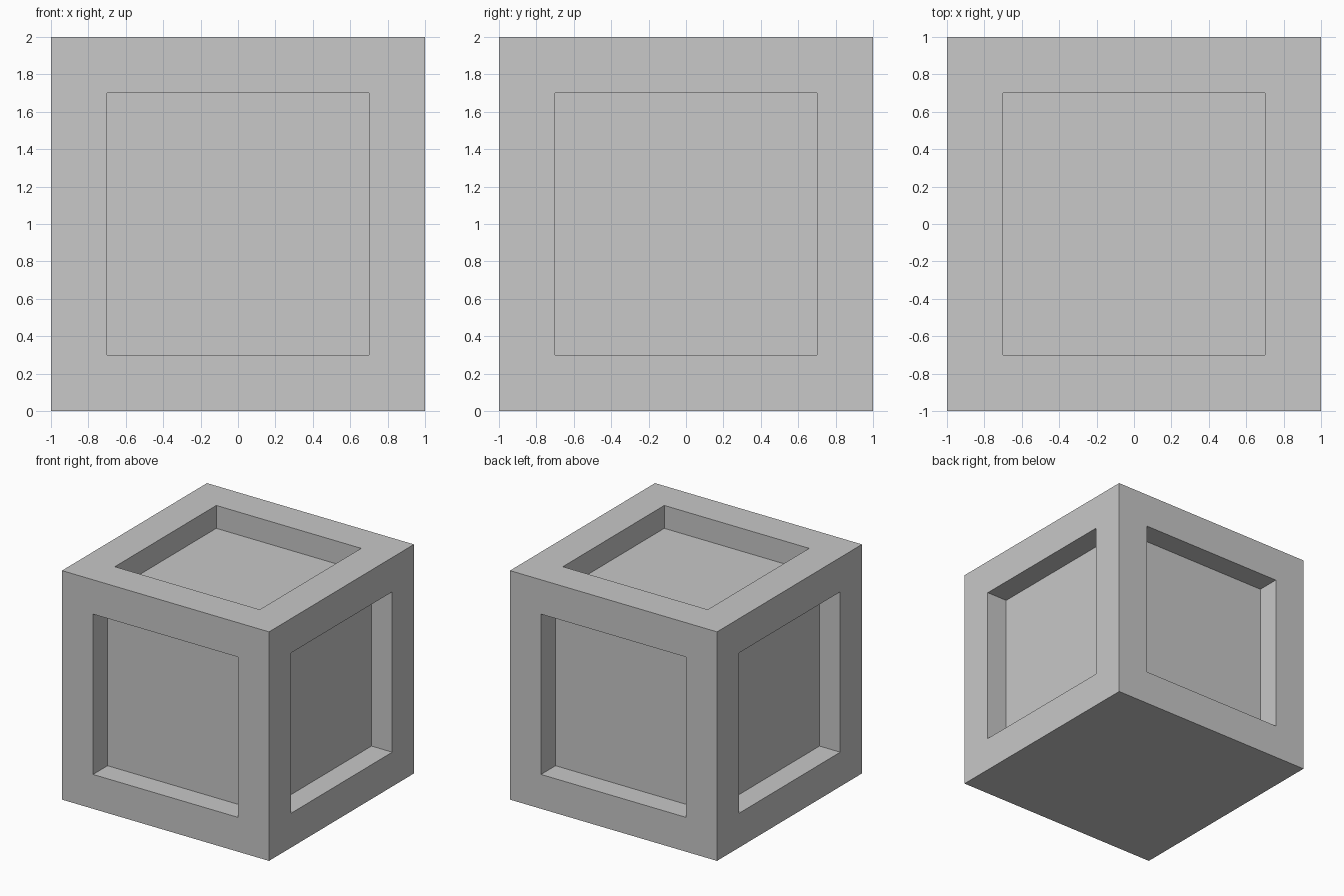
import bpy
import bmesh
from mathutils import Matrix

SIZE = 2.0      # outer edge length
BORDER = 0.3    # frame width around each panel
DEPTH = 0.2     # how far each panel is sunk

old = bpy.data.objects.get("Cube")
if old:
    bpy.data.objects.remove(old, do_unlink=True)


def make_material(name, colour):
    mat = bpy.data.materials.new(name)
    mat.use_nodes = True
    mat.diffuse_color = colour
    bsdf = next(n for n in mat.node_tree.nodes if n.type == 'BSDF_PRINCIPLED')
    bsdf.inputs["Base Color"].default_value = colour
    return mat


# Solid box standing on the ground
bm = bmesh.new()
bmesh.ops.create_cube(bm, size=SIZE, matrix=Matrix.Translation((0, 0, SIZE / 2)))
bm.normal_update()

# Sunken square panel on every side except the base
for face in [f for f in bm.faces if f.normal.z > -0.5]:
    inward = -face.normal * DEPTH
    bmesh.ops.inset_individual(bm, faces=[face], thickness=BORDER, use_even_offset=True)
    panel = bmesh.ops.extrude_discrete_faces(bm, faces=[face])["faces"][0]
    bmesh.ops.translate(bm, verts=panel.verts, vec=inward)

bmesh.ops.recalc_face_normals(bm, faces=bm.faces)
mesh = bpy.data.meshes.new("crate")
bm.to_mesh(mesh)
bm.free()
mesh.materials.append(make_material("plain grey", (0.58, 0.58, 0.58, 1)))

crate = bpy.data.objects.new("crate", mesh)
bpy.context.collection.objects.link(crate)
